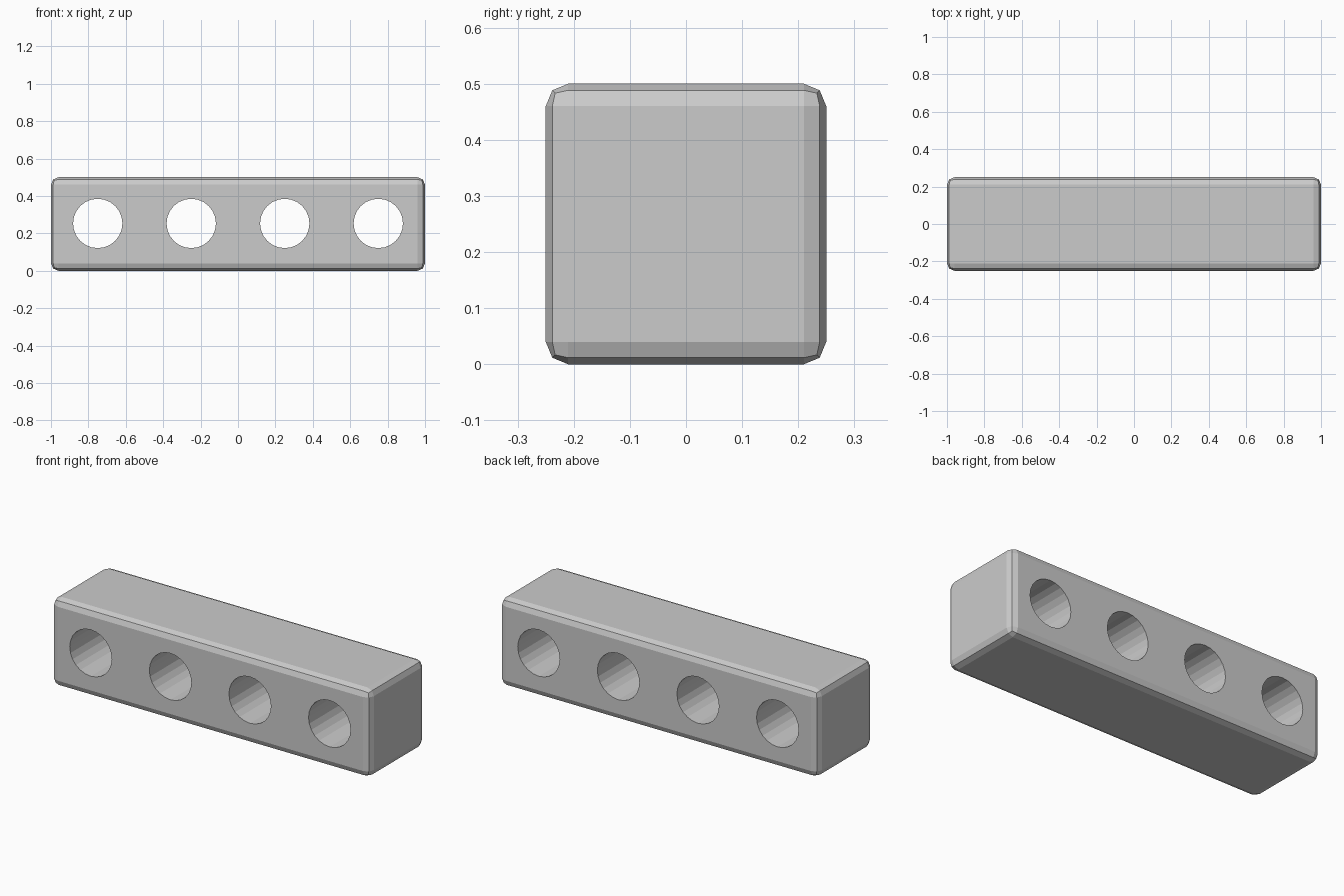
import bpy, bmesh
from math import pi
from mathutils import Matrix

if "Cube" in bpy.data.objects:
    bpy.data.objects.remove(bpy.data.objects["Cube"])


def make_object(name, bm):
    mesh = bpy.data.meshes.new(name)
    bm.to_mesh(mesh)
    bm.free()
    obj = bpy.data.objects.new(name, mesh)
    bpy.context.collection.objects.link(obj)
    return obj


# Square bar with rounded edges
bm = bmesh.new()
bmesh.ops.create_cube(bm, size=1, matrix=Matrix.Translation((0, 0, 0.25))
                      @ Matrix.Diagonal((2, 0.5, 0.5, 1)))
bmesh.ops.bevel(bm, geom=bm.edges[:], offset=0.04, segments=2, profile=0.5,
                affect='EDGES')
bar = make_object("drilled_bar", bm)

# Four cylinders that cut the through holes
bm = bmesh.new()
for x in (-0.75, -0.25, 0.25, 0.75):
    bmesh.ops.create_cone(bm, cap_ends=True, segments=24, radius1=0.132,
                          radius2=0.132, depth=0.8,
                          matrix=Matrix.Translation((x, 0, 0.253))
                          @ Matrix.Rotation(pi / 2, 4, 'X'))
cutter = make_object("hole_cutter", bm)
cutter.hide_render = True

# Drill the holes, then drop the cutter
cut = bar.modifiers.new("holes", 'BOOLEAN')
cut.operation = 'DIFFERENCE'
cut.solver = 'EXACT'
cut.object = cutter
bpy.context.view_layer.objects.active = bar
bpy.ops.object.modifier_apply(modifier=cut.name)
bpy.data.objects.remove(cutter)
